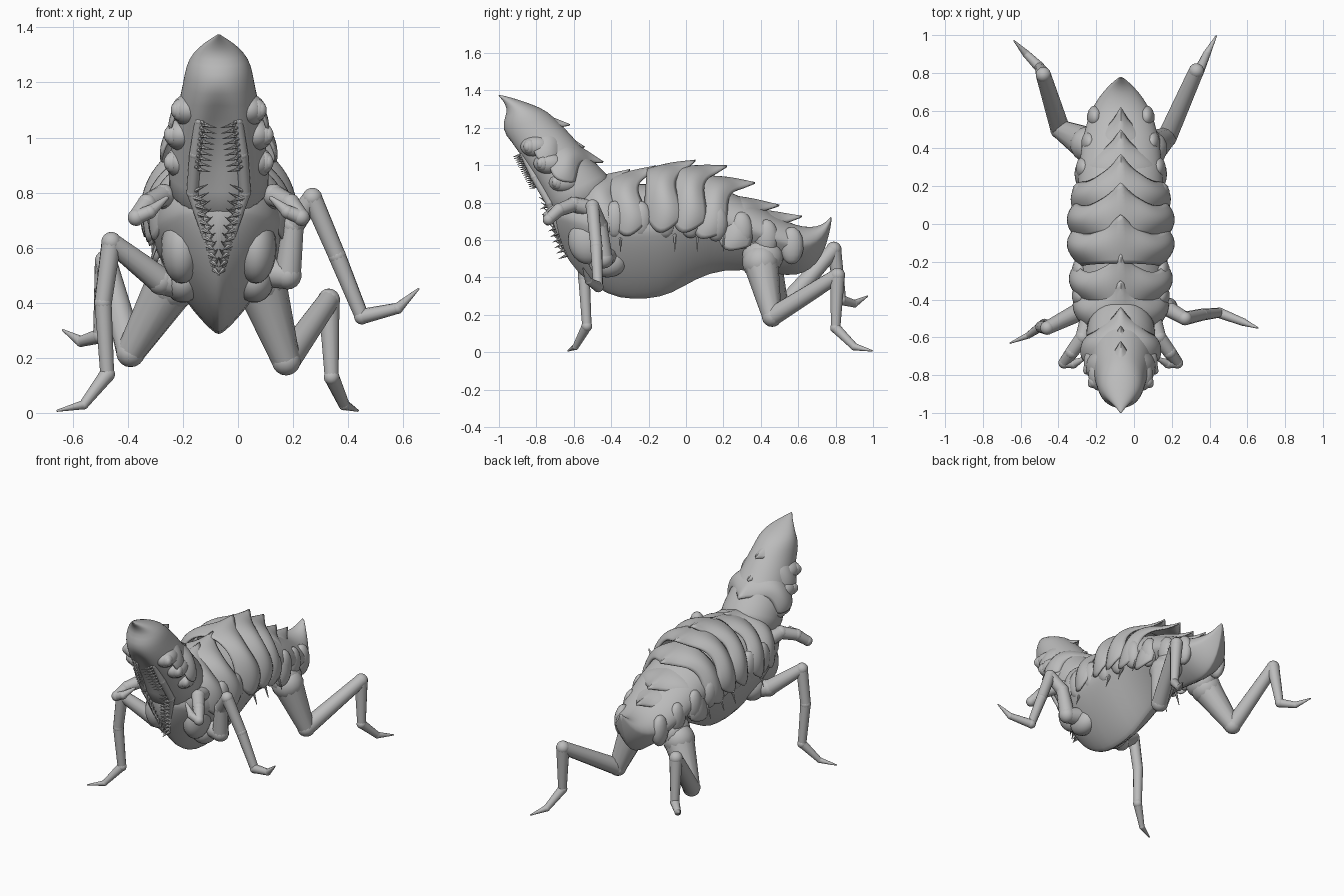
import bpy, bmesh, math
from math import sin, cos, pi, exp
from mathutils import Vector, Matrix

if "Cube" in bpy.data.objects:
    bpy.data.objects.remove(bpy.data.objects["Cube"])

CX = -0.07  # body midline
grey = bpy.data.materials.new("carapace grey")
grey.use_nodes = True
grey.diffuse_color = (0.5, 0.5, 0.5, 1)
grey.node_tree.nodes["Principled BSDF"].inputs["Base Color"].default_value = (0.5, 0.5, 0.5, 1)


def finish(bm, name, angle=50, subsurf=0, thick=0):
    bmesh.ops.recalc_face_normals(bm, faces=bm.faces)
    me = bpy.data.meshes.new(name)
    bm.to_mesh(me)
    bm.free()
    ob = bpy.data.objects.new(name, me)
    bpy.context.collection.objects.link(ob)
    me.materials.append(grey)
    if thick:
        mod = ob.modifiers.new("thickness", "SOLIDIFY")
        mod.thickness = thick
    if subsurf:
        mod = ob.modifiers.new("smooth", "SUBSURF")
        mod.levels = mod.render_levels = subsurf
    bpy.ops.object.select_all(action="DESELECT")
    ob.select_set(True)
    bpy.context.view_layer.objects.active = ob
    bpy.ops.object.shade_smooth_by_angle(angle=math.radians(angle))
    return ob


def bridge(bm, rows, closed):
    for r0, r1 in zip(rows, rows[1:]):
        n = len(r0)
        for i in range(n if closed else n - 1):
            j = (i + 1) % n
            bm.faces.new((r0[i], r0[j], r1[j], r1[i]))


def loft(name, rings, mid, power, n=28):
    """Rings: belly y, z, back y, z, half width, belly groove depth."""
    bm = bmesh.new()
    rows = []
    for ay, az, by, bz, w, groove in rings:
        a, b = Vector((CX, ay, az)), Vector((CX, by, bz))
        c = a.lerp(b, mid)
        row = []
        for i in range(n):
            t = 2 * pi * i / n
            s, k = sin(t), cos(t)
            p = power if s < 0 else 1
            x = math.copysign(abs(k) ** p, k) * w
            v = c + (b - c) * s if s >= 0 else c + (a - c) * abs(s) ** p
            if s < 0:
                v = v + (b - a).normalized() * groove * exp(-(k / 0.35) ** 2)
            row.append(bm.verts.new(v + Vector((x, 0, 0))))
        rows.append(row)
    bridge(bm, rows, True)
    bm.faces.new(rows[0])
    bm.faces.new(rows[-1])
    return finish(bm, name, subsurf=1)


def cone(bm, p, q, r0, r1, seg=12):
    d = q - p
    m = Matrix.Translation((p + q) / 2) @ d.to_track_quat("Z", "Y").to_matrix().to_4x4()
    bmesh.ops.create_cone(bm, cap_ends=True, segments=seg, radius1=r0, radius2=r1,
                          depth=d.length, matrix=m)


def ball(bm, p, size, seg=14):
    m = Matrix.Translation(p) @ Matrix.Diagonal((*size, 1))
    bmesh.ops.create_uvsphere(bm, u_segments=seg, v_segments=seg // 2 + 2, radius=1, matrix=m)


def limb(name, pts, radii):
    bm = bmesh.new()
    pts = [Vector(p) for p in pts]
    for i, p in enumerate(pts):
        ball(bm, p, [radii[i] * 1.04] * 3)
        if i:
            cone(bm, pts[i - 1], p, radii[i - 1], radii[i])
    return finish(bm, name)


def shell(name, tip, tilt, w, h, length, spike, reach=1.9):
    """Overlapping back plate, bulging at the sides, with a ridge ending in a spike."""
    bm = bmesh.new()
    t = Vector((0, cos(tilt), sin(tilt)))
    n = Vector((0, -sin(tilt), cos(tilt)))
    c = Vector((CX, *tip)) - n * (h * 0.93 + spike) - t * spike * 0.8
    rows = []
    for j in range(11):
        v = j / 10
        wide = 0.76 + 0.26 * sin(pi * v * 0.85)
        tall = 0.88 + 0.11 * sin(pi * v * 0.85)
        row = []
        for i in range(41):
            a = (i / 20 - 1) * reach * (0.82 + 0.18 * sin(pi * v))
            ridge = exp(-abs(a / 0.17) ** 1.5) * v ** 2.5
            back = length * (v - 1) - 0.05 * v * sin(2 * a) ** 2 + spike * 0.8 * ridge
            up = h * tall * cos(a) + spike * ridge
            row.append(bm.verts.new(c + t * back + n * up + Vector((w * wide * sin(a), 0, 0))))
        rows.append(row)
    bridge(bm, rows, False)
    return finish(bm, name, thick=0.01)


# Torso: keeled belly running back to an upturned pointed tail
torso = [(-.72, .78, .66, .06), (-.66, .85, .54, .15), (-.58, .89, .42, .21), (-.48, .9, .34, .235),
         (-.36, .9, .28, .25), (-.2, .9, .28, .25), (-.08, .91, .305, .245), (.05, .91, .39, .235),
         (.2, .88, .445, .23), (.4, .78, .43, .215), (.55, .69, .405, .18), (.63, .67, .42, .145),
         (.7, .67, .47, .095), (.75, .695, .56, .045), (.78, .735, .7, .006)]
loft("torso", [(y, zb, y, zt, w, 0) for y, zt, zb, w in torso], 0.6, 1.6)

# Neck and head, leaning forward to a pointed crown
head = [(-.70, .64, -.36, .88, .19, 0), (-.76, .8, -.42, .95, .185, .02), (-.84, .93, -.52, 1.05, .17, .05),
        (-.92, 1.06, -.61, 1.16, .15, .05), (-.975, 1.16, -.68, 1.23, .13, 0),
        (-.98, 1.23, -.74, 1.29, .12, 0), (-.955, 1.285, -.82, 1.325, .095, 0),
        (-.965, 1.325, -.91, 1.355, .055, 0), (-.988, 1.357, -.965, 1.37, .018, 0),
        (-1.005, 1.374, -1, 1.377, .003, 0)]
loft("head", head, 0.5, 1)

# Back plates: tip y, tip z, tilt, half width, height
plates = [(.62, .73, -.4, .185, .2), (.5, .79, -.45, .24, .23), (.37, .91, -.4, .26, .27),
          (.22, 1.0, -.22, .28, .28), (.05, 1.03, -.08, .28, .28), (-.16, 1.0, 0, .27, .26),
          (-.3, .98, 0, .25, .24)]
for i, (y, z, tilt, w, h) in enumerate(plates):
    shell(f"back_plate_{i + 1}", (y, z), tilt, w, h, 0.21, 0.055)

# Neck plates and crown hood
for i, (y, z, w, h) in enumerate([(-.44, 1.02, .21, .19), (-.54, 1.1, .18, .17)]):
    shell(f"neck_plate_{i + 1}", (y, z), -0.75, w, h, 0.2, 0.04, 1.7)
shell("crown_hood", (-.62, 1.22), -0.5, .13, .16, .2, .03, 1.4)

for side, label in ((1, "left"), (-1, "right")):
    def P(off, y, z):
        return Vector((CX + side * off, y, z))

    # Flank lobes and the thin spines beneath them
    bm = bmesh.new()
    for i in range(8):
        y = -0.38 + i * 0.135
        drop = max(0, y - 0.1) * 0.3
        off = 0.215 - max(0, y - 0.2) * 0.22
        ball(bm, P(off, y, .71 - drop), (.045, .064, .1))
    finish(bm, f"{label}_flank_lobes")
    bm = bmesh.new()
    for y in (-.35, -.06, .06, .2):
        cone(bm, P(.21, y, .66), P(.25, y, .54), .013, .002, 6)
    finish(bm, f"{label}_flank_spines")

    # Eye lumps with rimmed eyes
    bm = bmesh.new()
    for off, y, z in ((.11, -.8, 1.1), (.135, -.73, 1.01), (.135, -.65, .91)):
        ball(bm, P(off, y, z), (.062, .085, .058), 18)
        ball(bm, P(off + .03, y - .035, z), (.034, .036, .04))
        ball(bm, P(off + .043, y - .046, z), (.022, .022, .028))
    finish(bm, f"{label}_eyes")

    # Lip ridge and rows of teeth down the face and chest
    limb(f"{label}_lip", [P(.07, -.87, 1.06), P(.085, -.81, .94), P(.095, -.73, .8), P(.05, -.68, .64)],
         [.018, .022, .022, .01])
    bm = bmesh.new()
    for i in range(18):
        u = i / 17
        p = P(.065 + .025 * u, -.87 + .09 * u, 1.06 - .17 * u)
        cone(bm, p, p + Vector((-side * (.06 if i % 2 else .015), -.055, -.015)), .01, .001, 6)
    for i in range(20):
        u = i / 19
        p = P(.1 - .085 * u, -.74 + .105 * u, .8 - .28 * u)
        cone(bm, p, p + Vector((-side * .06 * (1 - .7 * u), -.045, -.02 if i % 2 else .03)), .01, .001, 6)
    finish(bm, f"{label}_teeth")

    # Shoulder bulge and short folded feeding arm
    bm = bmesh.new()
    ball(bm, P(.135, -.52, .6), (.075, .11, .13), 20)
    ball(bm, P(.13, -.42, .48), (.07, .1, .08), 20)
    finish(bm, f"{label}_shoulder")
    limb(f"{label}_feeding_arm", [P(.16, -.48, .76), P(.2, -.6, .79), P(.26, -.68, .76), P(.3, -.735, .71)],
         [.05, .04, .035, .03])
    limb(f"{label}_feeding_claw", [P(.3, -.735, .71), P(.25, -.74, .73), P(.19, -.71, .78)],
         [.028, .024, .008])

    # Hip bulge
    bm = bmesh.new()
    ball(bm, P(.135, .41, .51), (.085, .11, .1), 20)
    finish(bm, f"{label}_hip")

# Legs, each in its own walking pose
limb("front_left_leg", [(.06, -.42, .52), (.18, -.44, .5), (.2, -.46, .68), (.27, -.5, .78),
                        (.36, -.48, .57), (.45, -.47, .35)], [.06, .05, .04, .036, .032, .026])
limb("front_left_foot", [(.45, -.47, .35), (.58, -.52, .38), (.655, -.55, .45)], [.028, .02, .004])
limb("front_right_leg", [(-.2, -.43, .47), (-.28, -.46, .48), (-.46, -.55, .62), (-.49, -.545, .4),
                         (-.475, -.53, .14)], [.06, .05, .036, .032, .026])
limb("front_right_foot", [(-.475, -.53, .14), (-.56, -.59, .03), (-.655, -.63, .008)], [.028, .017, .004])
limb("rear_left_leg", [(.08, .4, .48), (.175, .46, .19), (.33, .81, .41), (.34, .8, .13)],
     [.095, .052, .04, .026])
limb("rear_left_foot", [(.34, .8, .13), (.385, .9, .03), (.435, .995, .008)], [.028, .02, .004])
limb("rear_right_leg", [(-.24, .42, .47), (-.39, .5, .22), (-.48, .79, .55), (-.5, .83, .28)],
     [.095, .052, .04, .026])
limb("rear_right_foot", [(-.5, .83, .28), (-.57, .9, .26), (-.635, .97, .3)], [.028, .02, .004])
